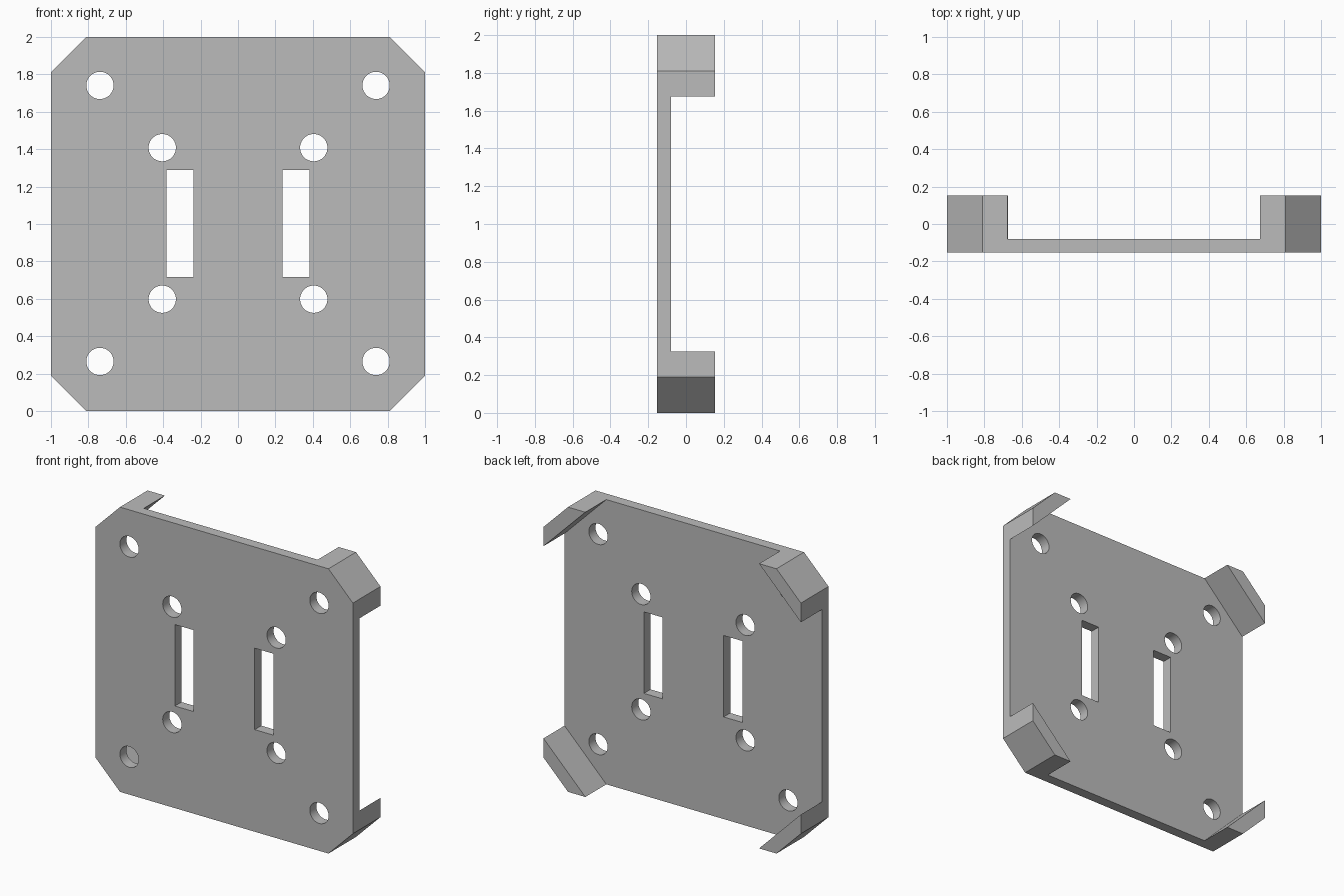
import bpy, bmesh, math

default = bpy.data.objects.get("Cube")
if default:
    bpy.data.objects.remove(default)

FRONT, PLATE_BACK, BACK = -0.153, -0.08, 0.153
MID_Z = 1.0

grey = bpy.data.materials.new("plain_grey")
grey.use_nodes = True
colour = (0.5, 0.5, 0.5, 1)
grey.diffuse_color = colour
grey.node_tree.nodes["Principled BSDF"].inputs["Base Color"].default_value = colour


def prism(name, outline, y0, y1):
    """Extrude an x-z outline from y0 to y1."""
    bm = bmesh.new()
    face = bm.faces.new([bm.verts.new((x, y0, z)) for x, z in outline])
    out = bmesh.ops.extrude_face_region(bm, geom=[face])
    moved = [v for v in out["geom"] if isinstance(v, bmesh.types.BMVert)]
    bmesh.ops.translate(bm, verts=moved, vec=(0, y1 - y0, 0))
    bmesh.ops.recalc_face_normals(bm, faces=bm.faces)
    mesh = bpy.data.meshes.new(name)
    bm.to_mesh(mesh)
    bm.free()
    mesh.materials.append(grey)
    obj = bpy.data.objects.new(name, mesh)
    bpy.context.collection.objects.link(obj)
    return obj


def octagon(half, flat):
    """Square of the given half size with corners cut back to flat."""
    quarter = [(half, flat), (flat, half)]
    points = []
    for turn in range(4):
        for x, z in quarter:
            for _ in range(turn):
                x, z = -z, x
            points.append((x, z + MID_Z))
    return points


def circle(x, z, radius, sides=40):
    angles = [math.tau * i / sides for i in range(sides)]
    return [(x + radius * math.cos(a), z + radius * math.sin(a)) for a in angles]


def rectangle(x, z, half_w, half_h):
    return [(x - half_w, z - half_h), (x + half_w, z - half_h),
            (x + half_w, z + half_h), (x - half_w, z + half_h)]


# Full-depth body with chamfered corners
body = prism("mounting_plate", octagon(1.0, 0.81), FRONT, BACK)

# Hollow behind the plate, leaving a slanted foot at each corner
cutters = [prism("back_hollow_cutter", octagon(1.2, 0.475), PLATE_BACK, BACK + 0.2)]

# Screw holes and the two upright slots
for sx in (-1, 1):
    for sz in (-1, 1):
        for name, x, z in (("outer", 0.738, 0.738), ("inner", 0.405, 0.405)):
            cutters.append(prism(name + "_hole_cutter",
                                 circle(sx * x, MID_Z + 0.003 + sz * z, 0.073),
                                 FRONT - 0.2, BACK + 0.3))
    cutters.append(prism("slot_cutter", rectangle(sx * 0.31, MID_Z + 0.003, 0.073, 0.286),
                         FRONT - 0.2, BACK + 0.3))

for cutter in cutters:
    cutter.hide_render = True
    cutter.hide_viewport = True
    cut = body.modifiers.new(cutter.name, 'BOOLEAN')
    cut.operation = 'DIFFERENCE'
    cut.solver = 'EXACT'
    cut.object = cutter

# Apply the cuts and remove the cutters
bpy.context.view_layer.update()
evaluated = body.evaluated_get(bpy.context.evaluated_depsgraph_get())
finished = bpy.data.meshes.new_from_object(evaluated)
body.modifiers.clear()
body.data = finished
for cutter in cutters:
    bpy.data.objects.remove(cutter)

# Smooth hole walls, sharp plate edges
bpy.ops.object.select_all(action='DESELECT')
bpy.context.view_layer.objects.active = body
body.select_set(True)
bpy.ops.object.shade_smooth_by_angle(angle=math.radians(30))
